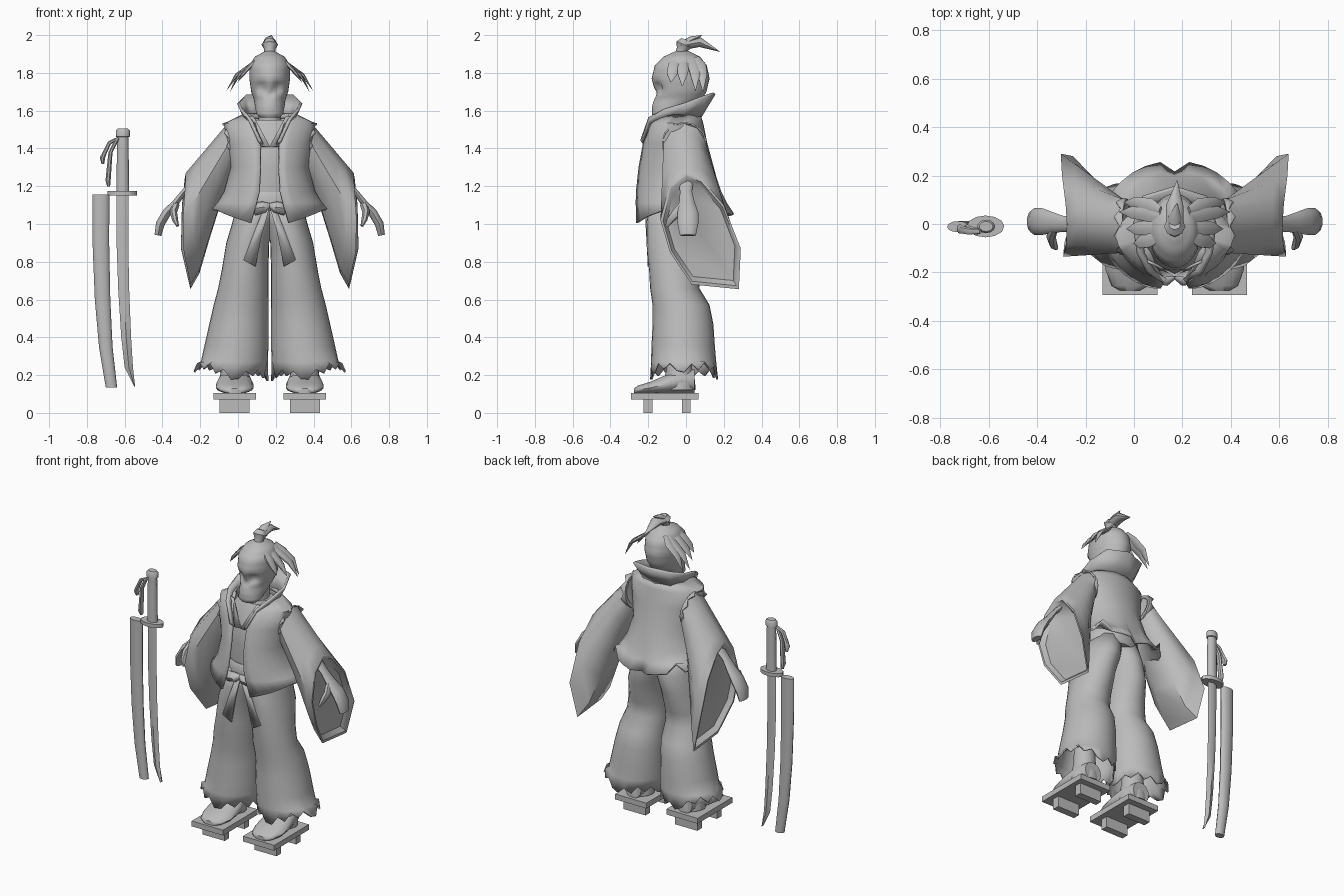
import bpy, bmesh
from math import sin, cos, pi, asin, exp, radians
from mathutils import Vector as V

cube = bpy.data.objects.get("Cube")
if cube:
    bpy.data.objects.remove(cube, do_unlink=True)

CX = 0.168  # centre line of the figure
GREY = (0.5, 0.5, 0.5, 1)
grey = bpy.data.materials.new("plain_grey")
grey.use_nodes = True
grey.diffuse_color = GREY
for node in grey.node_tree.nodes:
    if node.type == 'BSDF_PRINCIPLED':
        node.inputs["Base Color"].default_value = GREY


def loft(name, rings, closed=True, cap=True, mirror=True, thick=0, origin=CX, angle=45):
    """Skin a list of equal point rings, optionally mirrored and thickened."""
    bm = bmesh.new()
    rows = [[bm.verts.new(p) for p in r] for r in rings]
    for a, b in zip(rows, rows[1:]):
        n = len(a)
        for i in range(n if closed else n - 1):
            j = (i + 1) % n
            bm.faces.new((a[i], a[j], b[j], b[i]))
    if closed and cap:
        bm.faces.new(rows[0])
        bm.faces.new(rows[-1])
    bmesh.ops.recalc_face_normals(bm, faces=bm.faces)
    mesh = bpy.data.meshes.new(name)
    bm.to_mesh(mesh)
    bm.free()
    mesh.materials.append(grey)
    mesh.shade_smooth()
    mesh.set_sharp_from_angle(angle=radians(angle))
    ob = bpy.data.objects.new(name, mesh)
    ob.location.x = origin
    bpy.context.scene.collection.objects.link(ob)
    if mirror:
        ob.modifiers.new("mirror", 'MIRROR')
    if thick:
        mod = ob.modifiers.new("thickness", 'SOLIDIFY')
        mod.thickness = thick
        mod.offset = 0


def ring(c, a, b, n=16):
    c, a, b = V(c), V(a), V(b)
    return [c + a * cos(2 * pi * k / n) + b * sin(2 * pi * k / n) for k in range(n)]


def level(z, x0, x1, y0, y1, n=20):
    """Horizontal oval between two x and two y limits."""
    return ring(((x0 + x1) / 2, (y0 + y1) / 2, z), ((x1 - x0) / 2, 0, 0), (0, (y1 - y0) / 2, 0), n)


def tube(name, path, radii, flat=1, n=8, **kw):
    """Tube along a path; flat scales the thin direction."""
    pts = [V(p) for p in path]
    along = (pts[-1] - pts[0]).normalized()
    ref = V((1, 0, 0)) if abs(along.y) > 0.75 else V((0, 1, 0))
    rings = []
    for i, p in enumerate(pts):
        t = (pts[min(i + 1, len(pts) - 1)] - pts[max(i - 1, 0)]).normalized()
        side = (ref - t * ref.dot(t)).normalized()
        rings.append(ring(p, side * radii[i], t.cross(side) * radii[i] * flat, n))
    loft(name, rings, **kw)


def box(name, x0, x1, y0, y1, z0, z1):
    loft(name, [[(x0, y0, z), (x1, y0, z), (x1, y1, z), (x0, y1, z)] for z in (z0, z1)])


# Skull-like head: (height, half width, front, back), with eye and nose hollows
head = [V(r) for r in ((1.565, .055, -.172, -.07), (1.58, .07, -.18, -.05), (1.62, .078, -.18, .02),
                       (1.66, .084, -.17, .085), (1.7, .098, -.168, .108), (1.77, .108, -.182, .125),
                       (1.84, .107, -.165, .11), (1.885, .08, -.12, .075), (1.915, .025, -.055, .015))]
rings = []
for a, b in zip(head, head[1:] + head[-1:]):
    for i in range(3 if a is not b else 1):
        z, w, yf, yb = a.lerp(b, i / 3)
        rings.append(level(z, -w, w, yf, yb, 36))
for p in (p for r in rings for p in r if p.y < -.05):
    p.y += .035 * exp(-((abs(p.x) - .042) ** 2 + (p.z - 1.72) ** 2) / .0007)
    p.y += .02 * exp(-(p.x ** 2 + (p.z - 1.685) ** 2) / .0003)
loft("head", rings, mirror=False, angle=60)
loft("neck", [level(z, -w, w, -.1, .05) for z, w in ((1.45, .08), (1.55, .06), (1.66, .06))], mirror=False)

# Topknot and side locks
tube("topknot_band", [(0, -.03, 1.89), (0, -.02, 1.925), (0, -.01, 1.95), (0, 0, 1.975)],
     [.03, .03, .044, .025], mirror=False)
for i, (mid, tip, r) in enumerate([((0, .075, 1.962), (.01, .18, 1.912), .036),
                                   ((0, .03, 1.975), (.01, .085, 2.0), .028)]):
    tube(f"topknot_tuft_{i}", [(0, -.025, 1.945), mid, tip], [r, r, .001], .7, 8, mirror=False)
locks = [(-.08, .17, 1.75), (-.02, .2, 1.73), (.05, .23, 1.705), (.09, .21, 1.7)]
for i, (y, x, z) in enumerate(locks):
    tube(f"side_lock_{i}", [(.06, y * .6, 1.88), (.1, y * .8, 1.84), (x * .5 + .06, y * .95, 1.79), (x, y, z)],
         [.02, .035, .027, .001], .35, 7)

# Shirt, lapels, belt and bow
loft("shirt", [level(*r) for r in ((1.08, -.165, .165, -.19, .11), (1.3, -.17, .17, -.205, .1),
                                   (1.45, -.18, .18, -.19, .07), (1.55, -.12, .12, -.14, .05))], mirror=False)
loft("shirt_lapel", [[(0, -.21, 1.41), (.085, -.165, 1.57)], [(.045, -.215, 1.41), (.12, -.15, 1.57)]],
     closed=False, thick=.012)
loft("belt", [level(z, -w, w, -w - .03, w - .05) for z, w in
              ((1.07, .175), (1.09, .185), (1.15, .18), (1.17, .17))], mirror=False)
tube("bow_loop", [(0, -.215, 1.1), (.03, -.225, 1.09), (.07, -.215, 1.08), (.1, -.195, 1.1)],
     [.012, .03, .035, .005], 1, 8)
loft("bow_tail", [[(.0, -.215, 1.09), (.03, -.215, 1.09)], [(.04, -.206, .95), (.085, -.207, .95)],
                  [(.075, -.198, .775), (.138, -.198, .81)]], closed=False, thick=.009)

# Open vest: each row is height, front gap, half width, front, back
N = 14
vest = []
for z, gap, w, yf, yb in ((1.58, .1, .13, -.16, .07), (1.53, .075, .235, -.19, .085),
                          (1.43, .05, .225, -.225, .105), (1.3, .047, .2, -.25, .14),
                          (1.17, .055, .235, -.265, .185), (1.11, .07, .27, -.268, .215),
                          (1.04, .1, .305, -.272, .255)):
    t0 = asin(gap / w)
    row = []
    for k in range(N + 1):
        t = t0 + (pi - t0) * k / N
        row.append(V((w * sin(t), (yf + yb) / 2 - (yb - yf) / 2 * cos(t), z)))
    vest.append(row)
# Hem dips at the front, splits at the side of the back and creases down the spine
for k, p in enumerate(vest[-1]):
    p.z += .04 * sin(pi * k / N) - .035 * max(0, 1 - k / 4)
vest[-1][10].z += .06
for row, crease in zip(vest[-3:], (.01, .025, .045)):
    row[N].y -= crease
loft("vest", vest, closed=False, thick=.014, angle=60)
loft("high_collar", [
    [(.04, -.225, 1.42), (.09, -.19, 1.53), (.12, -.12, 1.55), (.13, -.02, 1.56), (.09, .05, 1.56), (0, .07, 1.56)],
    [(.055, -.24, 1.44), (.11, -.2, 1.56), (.15, -.12, 1.605), (.166, 0, 1.64), (.13, .11, 1.68), (0, .15, 1.692)]],
    closed=False, thick=.016)

# Wide hanging sleeves, closed by a recessed wall, with torn shoulder frill
cuff = [V(p) for p in ((.445, 0, 1.27), (.448, -.09, 1.2), (.46, -.135, 1.02), (.455, -.085, .85),
                       (.42, .03, .68), (.42, .28, .655), (.47, .29, .87), (.465, .2, 1.1), (.45, .08, 1.24))]
shoulder = ring((.2, -.01, 1.43), (.025, 0, .1), (0, -.11, 0), 9)
sleeve = [[a.lerp(b, f) for a, b in zip(shoulder, cuff)] for f in (0, .2, .4, .6, .8, 1)]
for k in (3, 4, 5):
    sleeve[4][k].z -= .05
    sleeve[3][k].z -= .02
centre = V((.45, .08, .96))
sleeve.append([p.lerp(centre, .06) for p in cuff])
sleeve.append([p.lerp(centre, .15) - V((.03, 0, 0)) for p in cuff])
loft("sleeve", sleeve, angle=50)
frill = [ring((.2, -.01, 1.43), (.02, 0, r), (0, -r - .01, 0), 18) for r in (.085, .102, .106)]
for k, p in enumerate(frill[2]):
    p.x += .032 if k % 2 else .008
loft("shoulder_frill", frill, cap=False, thick=.008, angle=30)

# Arms, mitten-like fingers and thumb
tube("arm", [(.38, 0, 1.25), (.455, 0, 1.17), (.5, .005, 1.11), (.545, .01, 1.06),
             (.58, .01, 1.0), (.592, .01, .94)],
     [.04, .032, .042, .055, .055, .042], .45, 10)
tube("thumb", [(.5, -.01, 1.1), (.51, -.05, 1.06), (.5, -.085, 1.02), (.488, -.1, .99)],
     [.028, .025, .02, .01], .8, 7)

# Flared trouser legs with a ragged hem
legs = [level(*r, 28) for r in ((1.12, -.05, .165, -.19, .11), (1.0, -.02, .195, -.205, .13),
                                (.9, .008, .225, -.205, .12), (.75, .012, .25, -.19, .075),
                                (.66, .012, .268, -.185, .065), (.57, .012, .292, -.172, .12),
                                (.47, .012, .315, -.172, .14), (.35, .012, .342, -.178, .148),
                                (.27, .015, .36, -.18, .155), (.2, .012, .4, -.185, .165))]
for k, p in enumerate(legs[-1]):
    notch = (0, .045, .015, .06, .025, .05, .01)[k % 7]
    p.z = .17 + .2 * max(0, p.x - .17) + notch
    p.x += (.19 - p.x) * notch * 1.5
loft("trouser_leg", legs, cap=False, thick=.01)

# Feet and raised wooden sandals
loft("foot", [ring((.185, y, .1 + h / 2), (w, 0, 0), (0, 0, h / 2), 14) for y, w, h in
              ((-.275, .04, .03), (-.255, .075, .045), (-.19, .1, .065), (-.11, .1, .1),
               (-.02, .085, .14), (.045, .06, .13))])
loft("ankle", [level(z, .185 - w, .185 + w, -.035 - w, -.035 + w, 14) for z, w in
               ((.12, .088), (.17, .085), (.23, .07), (.4, .06))])
box("sandal_board", .072, .298, -.292, .066, .07, .105)
for side, y in (("front", -.225), ("back", -.022)):
    box(f"sandal_{side}_tooth", .107, .267, y, y + .047, 0, .07)

# Sword beside the figure, with guard, grip, scabbard and tassel
solo = dict(mirror=False, origin=0)
loft("blade", [[(x - w, -.01, z), (x, -.022, z), (x + w, -.01, z), (x, .002, z)] for x, w, z in
               ((-.612, .032, 1.16), (-.612, .031, .9), (-.605, .029, .65), (-.592, .026, .4),
                (-.578, .022, .24), (-.547, .002, .14))], **solo)
loft("guard", [level(z, -.69, -.535, -.055, .035, 12) for z in (1.152, 1.176)], **solo)
loft("grip", [level(z, -.61 - w, -.61 + w, -.01 - w * .75, -.01 + w * .75, 12) for z, w in
              ((1.17, .034), (1.46, .03), (1.462, .037), (1.495, .037), (1.505, .028))], **solo)
loft("scabbard", [level(z, x - w, x + w, -.034, .012, 12) for x, w, z in
                  ((-.726, .045, 1.157), (-.726, .044, .9), (-.717, .041, .6),
                   (-.7, .036, .35), (-.67, .03, .135))], **solo)
for i, (dx, end) in enumerate(((0, 1.32), (.03, 1.2))):
    tube(f"tassel_{i}", [(-.635, -.03, 1.455), (-.68 + dx, -.03, 1.43), (-.705 + dx, -.025, 1.38),
                         (-.718 + dx, -.02, end + .03), (-.715 + dx, -.015, end)],
         [.01, .015, .016, .02, .012], .7, 7, **solo)
